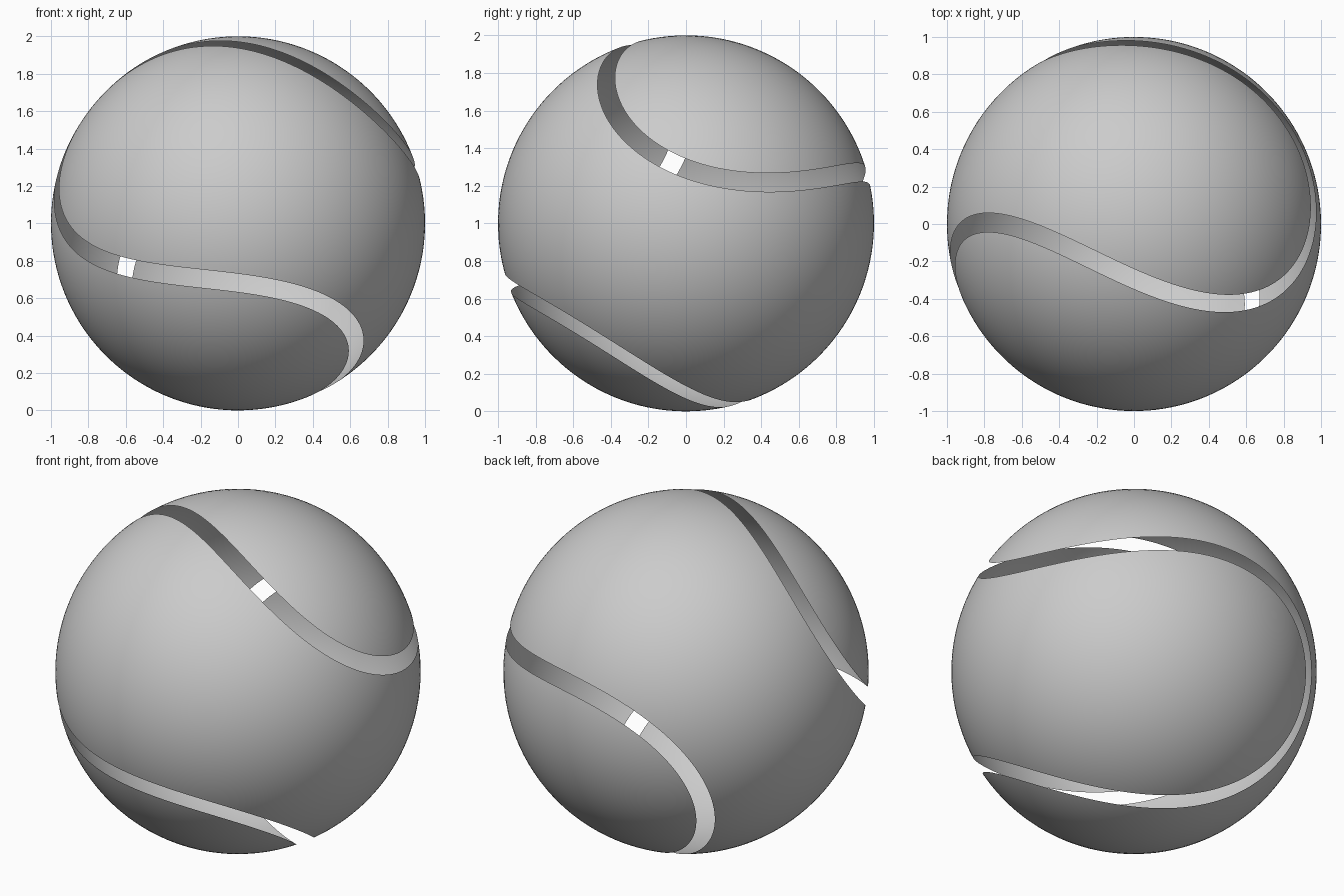
import bpy, bmesh
from math import sin, cos, sqrt, pi
from mathutils import Vector, Matrix

if "Cube" in bpy.data.objects:
    bpy.data.objects.remove(bpy.data.objects["Cube"])

A, B = 0.765, 0.235          # seam shape
C = 2 * sqrt(A * B)
HALF_GAP = 0.051             # half the width of the open seam
RUNGS, ACROSS = 160, 36

# Tilted frame of the ball: two axes on the seam, the third through a panel's waist
ax_x = Vector((0.448, 0.854, 0.264)).normalized()
ax_z = ax_x.cross(Vector((-0.023, -0.284, 0.9585))).normalized()
ax_y = ax_z.cross(ax_x)
FRAME = Matrix((ax_x, ax_y, ax_z)).transposed()


def seam(t):
    return Vector((A * cos(t) + B * cos(3 * t),
                   A * sin(t) - B * sin(3 * t),
                   C * sin(2 * t)))


def panel_edge(t):
    # seam point pushed sideways over the sphere by half the gap
    p = seam(t).normalized()
    tangent = (seam(t + 1e-4) - seam(t - 1e-4)).normalized()
    side = p.cross(tangent).normalized()
    return p * cos(HALF_GAP) + side * sin(HALF_GAP)


def make_panel(name, turned):
    bm = bmesh.new()
    rows = []
    for i in range(RUNGS + 1):
        t = -pi / 4 + pi * i / RUNGS
        p, q = panel_edge(t), panel_edge(-pi / 2 - t)
        row = []
        for j in range(ACROSS + 1):
            v = p.lerp(q, j / ACROSS).normalized()
            if turned:
                v = Vector((v.y, -v.x, -v.z))
            row.append(bm.verts.new(FRAME @ v))
        rows.append(row)
    for r0, r1 in zip(rows, rows[1:]):
        for j in range(ACROSS):
            bm.faces.new((r0[j], r0[j + 1], r1[j + 1], r1[j]))
    bmesh.ops.remove_doubles(bm, verts=bm.verts, dist=1e-5)
    bm.normal_update()
    # make every face look outward
    for f in bm.faces:
        if f.normal.dot(f.calc_center_median()) < 0:
            f.normal_flip()
        f.smooth = True
    mesh = bpy.data.meshes.new(name)
    bm.to_mesh(mesh)
    bm.free()
    obj = bpy.data.objects.new(name, mesh)
    obj.location = (0, 0, 1)
    bpy.context.collection.objects.link(obj)


# Two identical interlocking shell panels with an open seam between them
make_panel("first_panel", False)
make_panel("second_panel", True)
